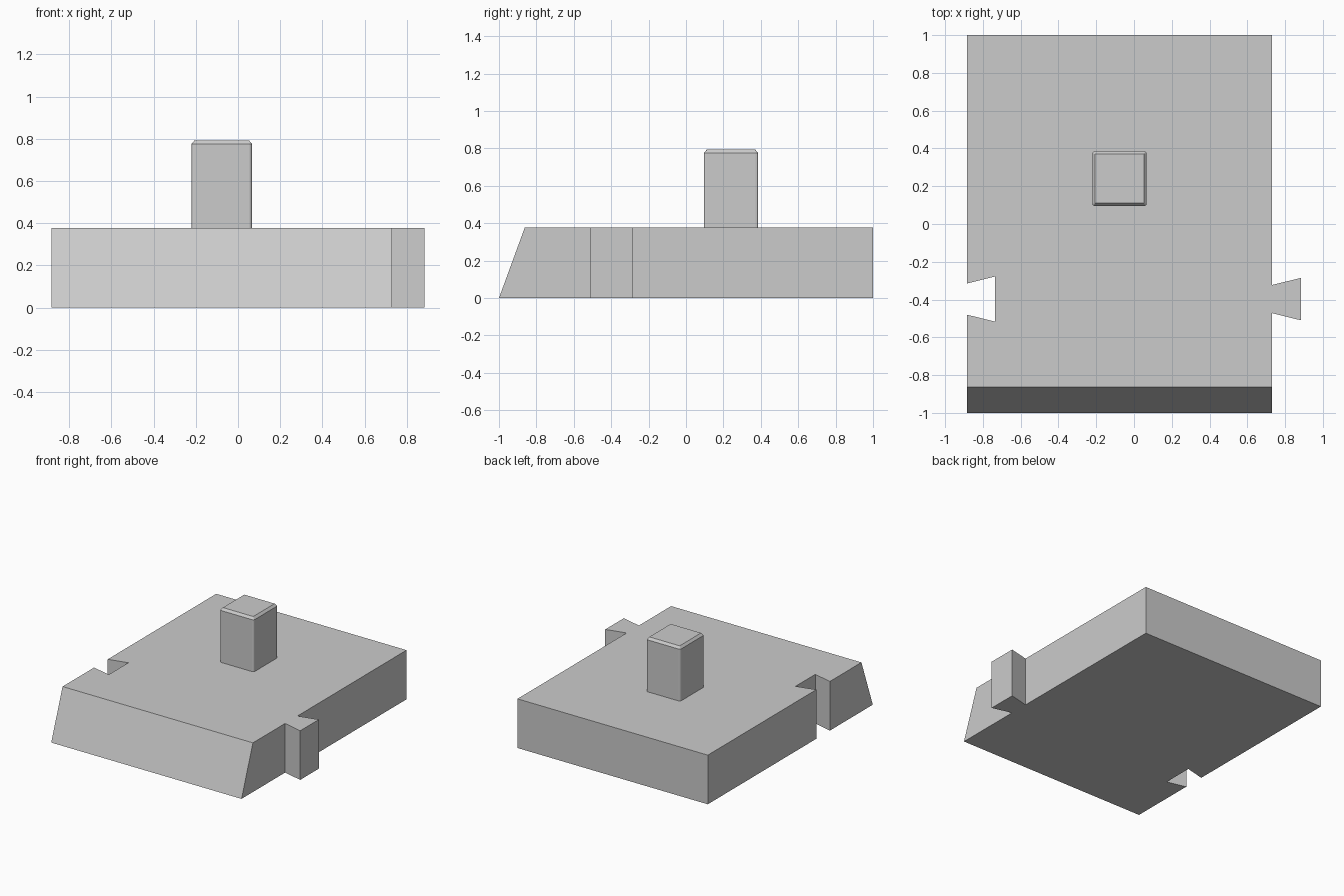
import bpy, bmesh

if "Cube" in bpy.data.objects:
    bpy.data.objects.remove(bpy.data.objects["Cube"], do_unlink=True)

grey = bpy.data.materials.new("plain grey")
grey.use_nodes = True
grey.diffuse_color = (0.6, 0.6, 0.6, 1)
grey.node_tree.nodes["Principled BSDF"].inputs["Base Color"].default_value = (0.6, 0.6, 0.6, 1)


def extrude_outline(bm, outline, bottom, top):
    """Extrude a plan outline upward and return the top face."""
    base = bm.faces.new([bm.verts.new((x, y, bottom)) for x, y in outline])
    cap = bmesh.ops.extrude_face_region(bm, geom=[base], use_keep_orig=True)["geom"]
    for v in [g for g in cap if isinstance(g, bmesh.types.BMVert)]:
        v.co.z = top
    return next(g for g in cap if isinstance(g, bmesh.types.BMFace))


def finish(bm, name):
    bmesh.ops.recalc_face_normals(bm, faces=bm.faces)
    mesh = bpy.data.meshes.new(name)
    bm.to_mesh(mesh)
    bm.free()
    mesh.materials.append(grey)
    obj = bpy.data.objects.new(name, mesh)
    bpy.context.collection.objects.link(obj)
    return obj


# Base slab with a dovetail tab on its left and a matching socket on its right
left, right, tab, socket = 0.73, -0.885, 0.885, -0.735
outline = [
    (right, -1), (left, -1),
    (left, -0.472), (tab, -0.51), (tab, -0.285), (left, -0.323),
    (left, 1), (right, 1),
    (right, -0.315), (socket, -0.278), (socket, -0.517), (right, -0.48),
]
bm = bmesh.new()
top = extrude_outline(bm, outline, 0, 0.377)
# Sloping front
for v in top.verts:
    if v.co.y < -0.99:
        v.co.y = -0.862
finish(bm, "base_slab")

# Square peg with softened upright corners and a chamfered top
x0, x1, y0, y1 = -0.221, 0.067, 0.095, 0.386
bm = bmesh.new()
extrude_outline(bm, [(x0, y0), (x1, y0), (x1, y1), (x0, y1)], 0.37, 0.775)
uprights = [e for e in bm.edges if abs(e.verts[0].co.z - e.verts[1].co.z) > 0.1]
bmesh.ops.bevel(bm, geom=uprights, offset=0.014, segments=3, profile=0.5, affect='EDGES')
cap = max(bm.faces, key=lambda f: f.calc_center_median().z)
bmesh.ops.inset_region(bm, faces=[cap], thickness=0.016, depth=0.018)
finish(bm, "peg")
